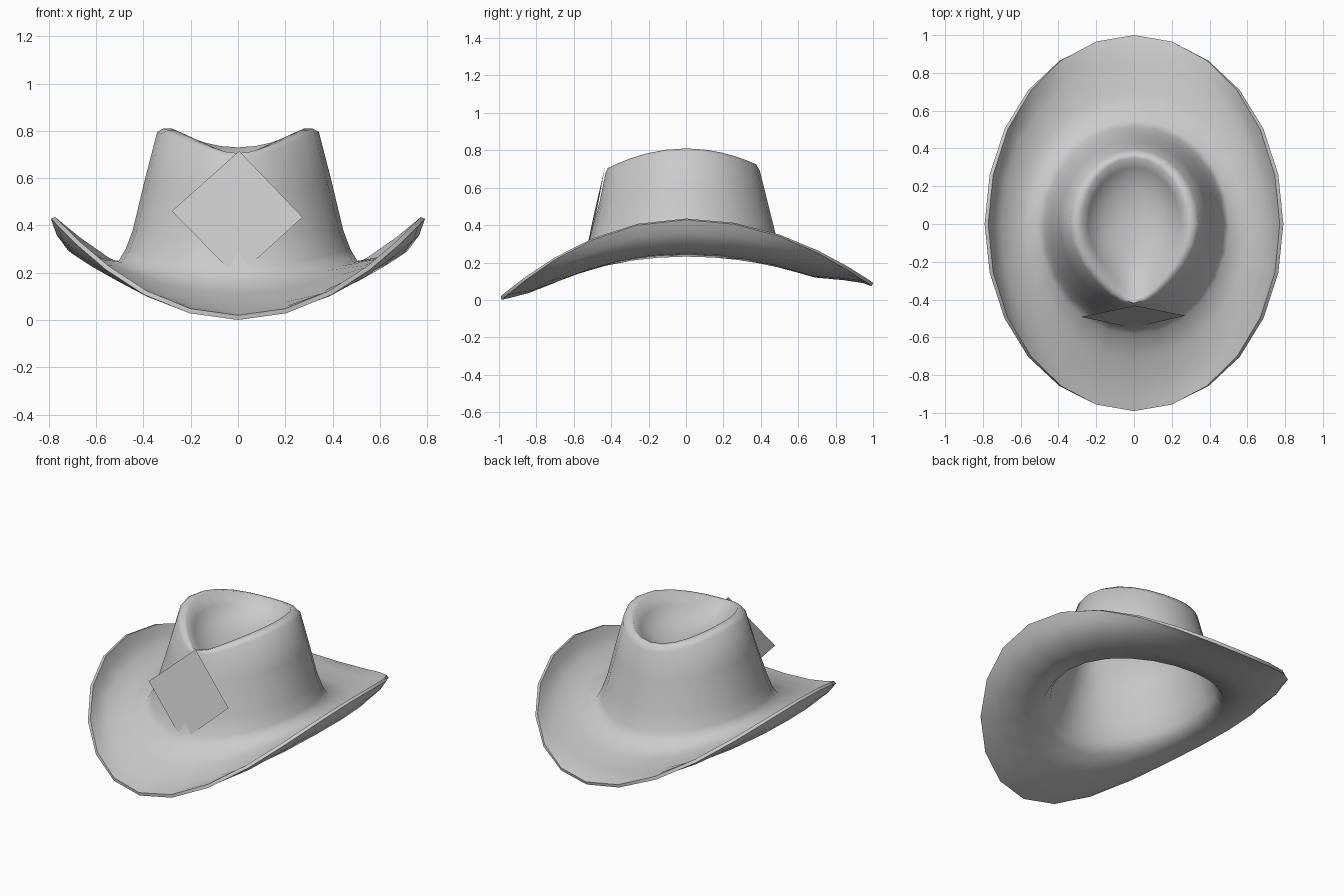
import bpy, bmesh
from math import sin, cos, pi

if "Cube" in bpy.data.objects:
    bpy.data.objects.remove(bpy.data.objects["Cube"])

SIDES = 24


def smooth(obj, degrees):
    bpy.ops.object.select_all(action='DESELECT')
    obj.select_set(True)
    bpy.context.view_layer.objects.active = obj
    bpy.ops.object.convert(target='MESH')
    bpy.ops.object.shade_smooth_by_angle(angle=degrees * pi / 180)


def link(bm, name):
    mesh = bpy.data.meshes.new(name)
    bm.to_mesh(mesh)
    bm.free()
    obj = bpy.data.objects.new(name, mesh)
    bpy.context.collection.objects.link(obj)
    return obj


def ring(bm, half_x, front_y, back_y, side_z, front_z, back_z, pinch):
    """Egg-shaped loop that bends from its side height to its end heights."""
    verts = []
    for i in range(SIDES):
        c, s = cos(2 * pi * i / SIDES), sin(2 * pi * i / SIDES)
        y, end_z = (back_y, back_z) if c > 0 else (front_y, front_z)
        x = half_x * s * (1 - pinch * max(0, -c) ** 2)
        verts.append(bm.verts.new((x, y * abs(c), side_z + (end_z - side_z) * c * c)))
    return verts


# Hat shell: loops from the brim edge up the crown and down into the dent
# half_x, front_y, back_y, side_z, front_z, back_z, pinch
LOOPS = [
    (0.772, -0.99, 1.00, 0.435, 0.02, 0.092, 0.0),
    (0.75, -0.94, 0.95, 0.37, 0.032, 0.11, 0.0),
    (0.705, -0.85, 0.85, 0.308, 0.055, 0.125, 0.0),
    (0.61, -0.71, 0.69, 0.268, 0.11, 0.14, 0.0),
    (0.505, -0.585, 0.55, 0.25, 0.165, 0.18, 0.0),
    (0.475, -0.545, 0.515, 0.30, 0.225, 0.245, 0.02),
    (0.445, -0.513, 0.48, 0.38, 0.33, 0.35, 0.05),
    (0.395, -0.463, 0.435, 0.59, 0.52, 0.53, 0.18),
    (0.342, -0.43, 0.395, 0.795, 0.68, 0.69, 0.32),
    (0.315, -0.418, 0.375, 0.81, 0.705, 0.725, 0.36),
    (0.28, -0.40, 0.35, 0.81, 0.70, 0.73, 0.40),
    (0.245, -0.34, 0.30, 0.73, 0.67, 0.68, 0.40),
    (0.17, -0.23, 0.20, 0.655, 0.63, 0.64, 0.30),
    (0.08, -0.11, 0.10, 0.625, 0.62, 0.62, 0.10),
]
bm = bmesh.new()
rings = [ring(bm, *loop) for loop in LOOPS]
for a, b in zip(rings, rings[1:]):
    for i in range(SIDES):
        j = (i + 1) % SIDES
        bm.faces.new((a[i], b[i], b[j], a[j]))
centre = bm.verts.new((0, 0, 0.615))
for i in range(SIDES):
    bm.faces.new((rings[-1][i], centre, rings[-1][(i + 1) % SIDES]))
hat = link(bm, "hat_shell")
felt = hat.modifiers.new("felt_thickness", 'SOLIDIFY')
felt.thickness = 0.02
felt.offset = -1
smooth(hat, 75)

# Flat diamond panel leaning against the front of the crown
bm = bmesh.new()
corners = [(0.005, -0.432, 0.715), (-0.28, -0.492, 0.46),
           (-0.005, -0.55, 0.18), (0.273, -0.485, 0.435)]
bm.faces.new([bm.verts.new(co) for co in corners])
link(bm, "front_panel")
